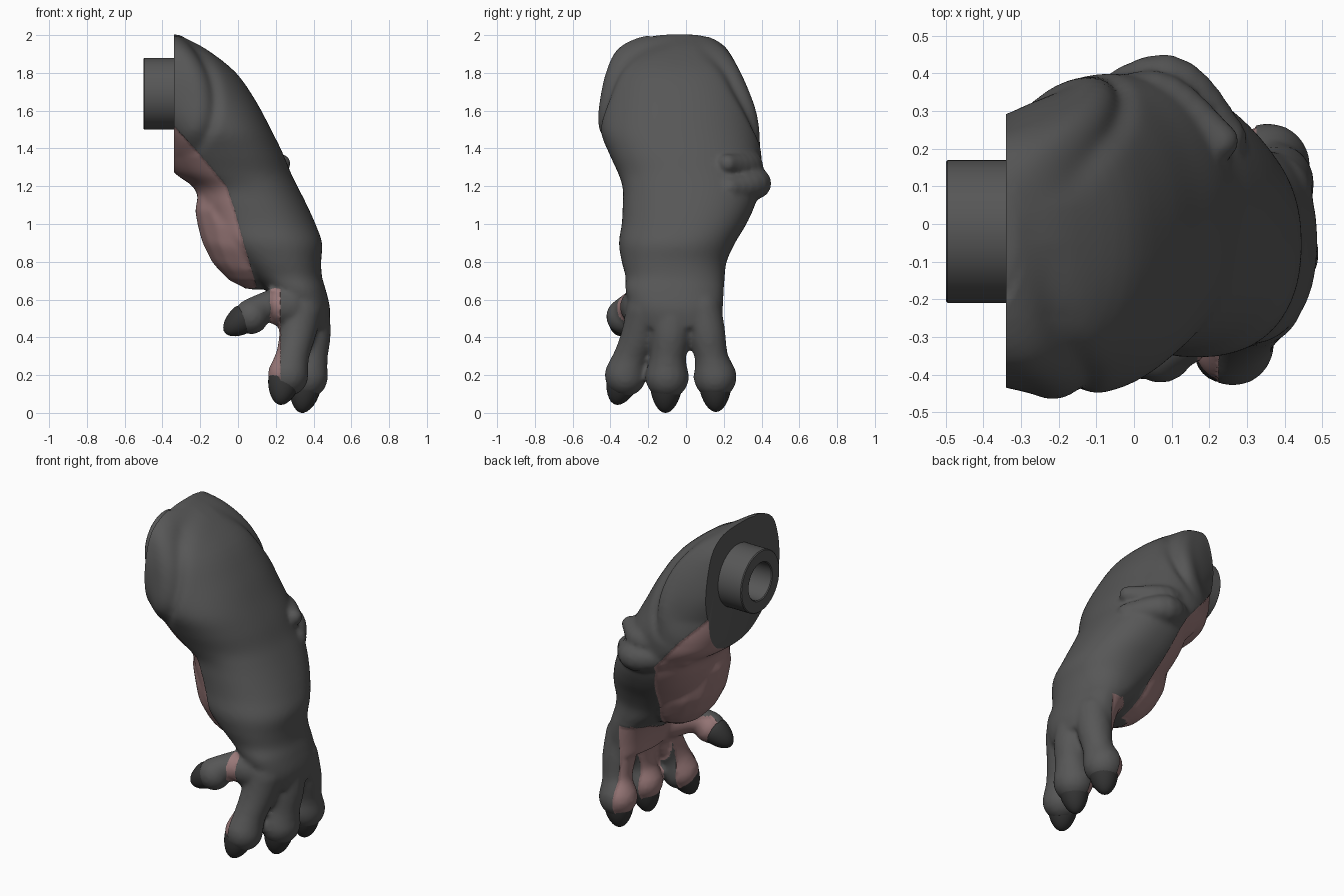
import bpy, bmesh, math
from mathutils import Vector, Matrix

if "Cube" in bpy.data.objects:
    bpy.data.objects.remove(bpy.data.objects["Cube"])


def material(name, rgb):
    m = bpy.data.materials.new(name)
    m.diffuse_color = (*rgb, 1)
    m.use_nodes = True
    m.node_tree.nodes["Principled BSDF"].inputs["Base Color"].default_value = m.diffuse_color
    return m


DARK = material("dark_skin", (0.095, 0.095, 0.095))
PINK = material("pink_skin", (0.32, 0.19, 0.19))
CLAW = material("claw", (0.035, 0.035, 0.035))


def make(name, bm, mats, angle=40):
    bmesh.ops.recalc_face_normals(bm, faces=bm.faces)
    me = bpy.data.meshes.new(name)
    bm.to_mesh(me)
    bm.free()
    for m in mats:
        me.materials.append(m)
    ob = bpy.data.objects.new(name, me)
    bpy.context.collection.objects.link(ob)
    bpy.ops.object.select_all(action='DESELECT')
    ob.select_set(True)
    bpy.context.view_layer.objects.active = ob
    bpy.ops.object.shade_smooth_by_angle(angle=math.radians(angle))
    return ob


def catmull(pts, steps):
    pts = [Vector(p) for p in pts]
    out = []
    for i in range(len(pts) - 1):
        a, b, c, d = pts[max(i - 1, 0)], pts[i], pts[i + 1], pts[min(i + 2, len(pts) - 1)]
        for k in range(steps):
            t = k / steps
            out.append(0.5 * (2 * b + (c - a) * t + (2 * a - 5 * b + 4 * c - d) * t * t
                              + (3 * b - a - 3 * c + d) * t ** 3))
    return out + [pts[-1]]


# horizontal sections of the arm: z, x min, x max, y min, y max
SECTIONS = [
    (2.003, -.50, -.315, -.14, .08), (1.985, -.56, -.28, -.25, .19), (1.92, -.60, -.16, -.365, .28),
    (1.8, -.62, -.01, -.42, .335), (1.65, -.58, .095, -.447, .375), (1.5, -.48, .175, -.455, .39),
    (1.38, -.41, .235, -.41, .40), (1.27, -.345, .28, -.36, .395), (1.19, -.24, .32, -.335, .385),
    (1.1, -.21, .365, -.335, .365), (1.0, -.17, .41, -.34, .32), (.9, -.11, .445, -.355, .26),
    (.8, -.01, .44, -.34, .215), (.72, .07, .445, -.32, .205), (.65, .15, .465, -.32, .20),
    (.55, .20, .487, -.29, .195), (.45, .23, .475, -.25, .19)]


def loft(bm, sections, n=64, power=2.25):
    rings = []
    for z, x0, x1, y0, y1 in catmull(sections, 4):
        ring = []
        for i in range(n):
            a = 2 * math.pi * i / n
            c, s = math.cos(a), math.sin(a)
            x = (x0 + x1 + (x1 - x0) * math.copysign(abs(c) ** (2 / power), c)) / 2
            y = (y0 + y1 + (y1 - y0) * math.copysign(abs(s) ** (2 / power), s)) / 2
            if y > 0 and z > 1.3:      # shoulder narrows toward the cut
                y *= 1 - .2 * min(max((-.08 - x) / .26, 0), 1) * min((z - 1.3) / .2, 1)
            ring.append(bm.verts.new((x, y, z)))
        rings.append(ring)
    for r, q in zip(rings, rings[1:]):
        for i in range(n):
            bm.faces.new((r[i], r[(i + 1) % n], q[(i + 1) % n], q[i]))
    bm.faces.new(rings[0])
    bm.faces.new(rings[-1])


def chain(bm, path):
    # row of overlapping balls, later fused: x, y, z, radius
    for x, y, z, r in catmull(path, 6):
        bmesh.ops.create_uvsphere(bm, u_segments=18, v_segments=10, radius=r,
                                  matrix=Matrix.Translation((x, y, z)))


FINGERS = [
    [(.33, -.2, .54, .12), (.31, -.245, .41, .1), (.285, -.29, .3, .093), (.262, -.32, .2, .112)],
    [(.365, -.07, .55, .12), (.385, -.08, .42, .108), (.38, -.095, .29, .096), (.36, -.1, .19, .117)],
    [(.365, .08, .55, .11), (.38, .11, .42, .1), (.375, .135, .29, .09), (.355, .155, .19, .115)],
    [(.26, -.22, .56, .12), (.16, -.28, .56, .085), (.1, -.315, .54, .08), (.07, -.33, .51, .094)]]
LUMPS = [
    # elbow folds
    [(-.15, .25, 1.36, .07), (.05, .335, 1.31, .075), (.23, .22, 1.32, .05)],
    [(-.15, .25, 1.25, .08), (.08, .37, 1.215, .083), (.24, .23, 1.19, .06)],
    # soft inner forearm
    [(.0, -.05, 1.07, .235), (.06, -.05, .97, .265), (.095, -.05, .9, .25)]]

# fused arm, hand and fingers
bm = bmesh.new()
loft(bm, SECTIONS)
for path in FINGERS + LUMPS:
    chain(bm, path)
arm = make("arm_blank", bm, [])
rem = arm.modifiers.new("fuse", 'REMESH')
rem.mode = 'VOXEL'
rem.voxel_size = 0.0135
sm = arm.modifiers.new("smooth", 'SMOOTH')
sm.factor = 0.5
sm.iterations = 7
bm = bmesh.new()
bm.from_mesh(arm.evaluated_get(bpy.context.evaluated_depsgraph_get()).to_mesh())
bpy.data.objects.remove(arm)

# crease around the shoulder
bm.normal_update()
for v in bm.verts:
    x, y, z = v.co
    if 1.35 < z < 1.99:
        d = x - (-.12 + .12 * max(y, 0) / .4 - 1.2 * (z - 1.66) ** 2)
        fade = min(1, (z - 1.35) / .15, max(0, (abs(y) - .05) / .2))
        v.co -= v.normal * fade * (.018 * math.exp(-(d / .035) ** 2)
                                   - .01 * math.exp(-((d + .09) / .05) ** 2))


def cut_region(test, co, no):
    # split only the faces that cross the plane
    co, no = Vector(co), Vector(no).normalized()
    region = {}
    for f in bm.faces:
        c = f.calc_center_median()
        if abs((c - co).dot(no)) < .03 and test(c):
            for g in (f, *f.edges, *f.verts):
                region[g] = 1
    bmesh.ops.bisect_plane(bm, geom=list(region), dist=.002, plane_co=co, plane_no=no)


# edge of the pink inner skin on the arm: x, z
EDGE = [(-.35, 1.53), (-.22, 1.39), (-.06, 1.2), (-.02, 1.08), (.03, .9), (.1, .66)]
for (x0, z0), (x1, z1) in zip(EDGE, EDGE[1:]):
    cut_region(lambda c: z1 - .02 < c.z < z0 + .02, (x0, 0, z0), (z0 - z1, 0, x1 - x0))


# pink palm, finger undersides and thumb underside
def on_thumb(c):
    return c.x < .17 and c.z > .36


cut_region(lambda c: c.z < .68 and not on_thumb(c) and c.y > -.19, (.325, 0, 0), (1, 0, 0))
cut_region(lambda c: c.z < .68 and not on_thumb(c) and c.y <= -.19, (.225, 0, 0), (1, 0, 0))
cut_region(lambda c: c.z < .68 and on_thumb(c), (0, -.31, 0), (0, 1, 0))


def is_pink(c):
    if c.z > EDGE[0][1]:
        return False
    for (x0, z0), (x1, z1) in zip(EDGE, EDGE[1:]):
        if c.z >= z1:
            return c.x < x0 + (x1 - x0) * (z0 - c.z) / (z0 - z1)
    if on_thumb(c):
        return c.y > -.31 and c.z < .6
    return c.x < (.325 if c.y > -.19 else .225)


bm.normal_update()
for f in bm.faces:
    f.material_index = int(is_pink(f.calc_center_median()))
# sink the pink skin slightly under the dark skin
inner = [(v, v.normal.copy()) for v in bm.verts
         if v.link_faces and all(f.material_index for f in v.link_faces)]
for v, n in inner:
    v.co -= n * 0.006
# flat shoulder cut
cut = bmesh.ops.bisect_plane(bm, geom=bm.verts[:] + bm.edges[:] + bm.faces[:], dist=1e-5,
                             plane_co=(-.34, 0, 0), plane_no=(-1, 0, 0), clear_outer=True)
rim = [e for e in cut["geom_cut"] if isinstance(e, bmesh.types.BMEdge)]
for f in bmesh.ops.holes_fill(bm, edges=rim, sides=0)["faces"]:
    f.material_index = 0
make("arm_and_hand", bm, [DARK, PINK], 55)


# claws
def claw(name, base, tip, r):
    base, tip = Vector(base), Vector(tip)
    axis = tip - base
    bm = bmesh.new()
    bmesh.ops.create_uvsphere(bm, u_segments=24, v_segments=16, radius=1)
    rot = axis.to_track_quat('Z', 'Y').to_matrix().to_4x4()
    for v in bm.verts:
        k = r * (1 - .15 * max(v.co.z, 0))
        v.co = Vector((v.co.x * k, v.co.y * k, v.co.z * axis.length * (1 if v.co.z > 0 else .5)))
    bm.transform(Matrix.Translation(base) @ rot)
    make(name, bm, [CLAW], 60)


claw("claw_outer", (.245, -.335, .17), (.22, -.375, .045), .086)
claw("claw_middle", (.355, -.105, .14), (.335, -.11, 0), .085)
claw("claw_inner", (.355, .155, .14), (.345, .16, .005), .085)
claw("claw_thumb", (.025, -.335, .495), (-.07, -.35, .425), .078)

# hollow joint peg
bm = bmesh.new()
N = 64
prof = [(-.32, .19), (-.495, .19), (-.5, .185), (-.5, .118), (-.495, .113), (-.36, .113)]
rings = [[bm.verts.new((x, -.02 + r * math.cos(2 * math.pi * i / N),
                        1.69 + r * math.sin(2 * math.pi * i / N))) for i in range(N)]
         for x, r in prof]
for a, b in zip(rings, rings[1:]):
    for i in range(N):
        bm.faces.new((a[i], a[(i + 1) % N], b[(i + 1) % N], b[i]))
bm.faces.new(rings[0])
bm.faces.new(rings[-1])
make("joint_peg", bm, [DARK], 30)
